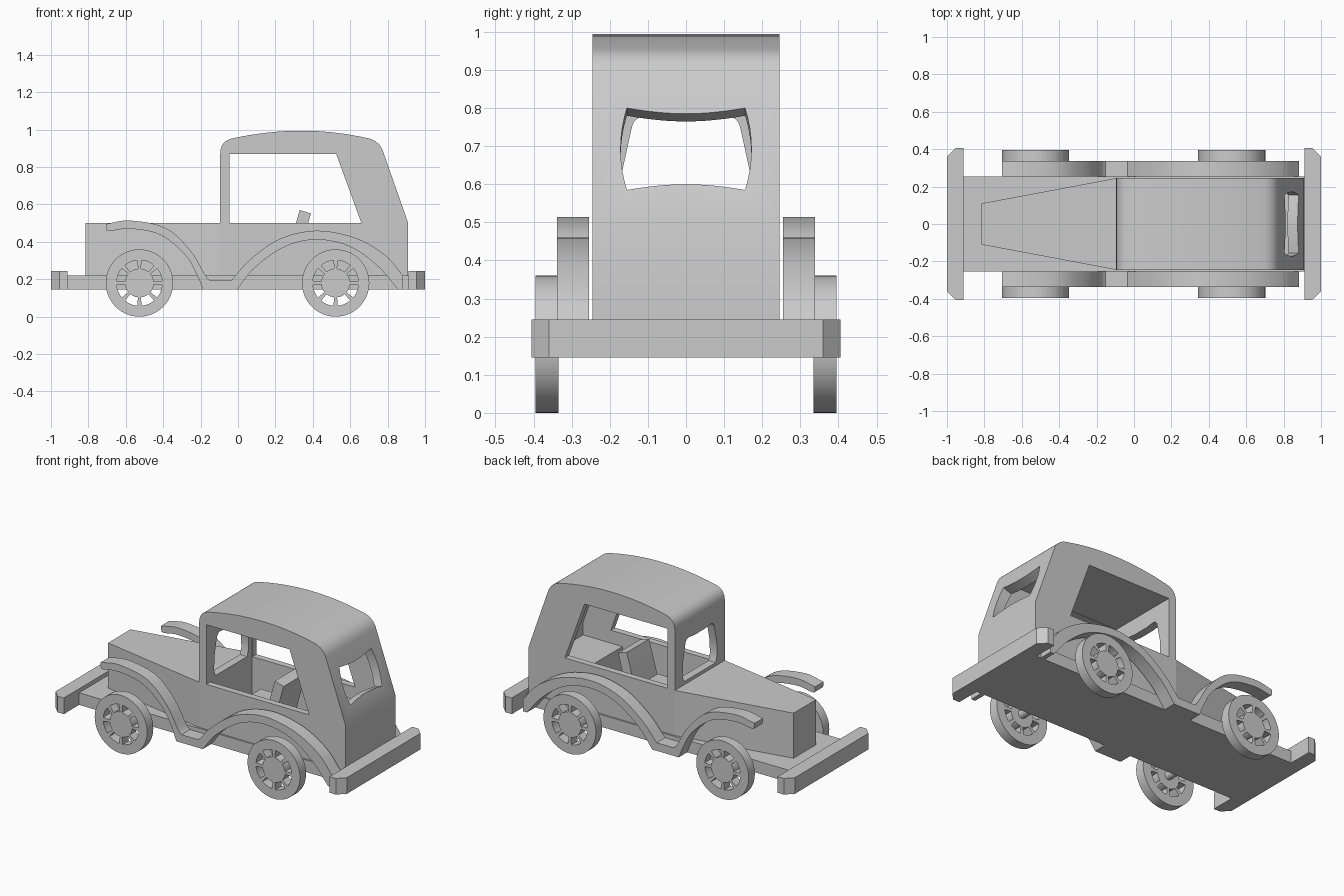
import bpy, bmesh, math
from mathutils import Matrix, Vector

cube = bpy.data.objects.get("Cube")
if cube:
    bpy.data.objects.remove(cube, do_unlink=True)

grey = bpy.data.materials.new("plain_grey")
grey.use_nodes = True
colour = (0.6, 0.6, 0.6, 1)
grey.diffuse_color = colour
grey.node_tree.nodes["Principled BSDF"].inputs["Base Color"].default_value = colour


def finish(name, bm):
    bmesh.ops.recalc_face_normals(bm, faces=bm.faces)
    mesh = bpy.data.meshes.new(name)
    bm.to_mesh(mesh)
    bm.free()
    mesh.materials.append(grey)
    ob = bpy.data.objects.new(name, mesh)
    bpy.context.collection.objects.link(ob)
    return ob


def smooth(ob):
    bpy.ops.object.select_all(action='DESELECT')
    ob.select_set(True)
    bpy.context.view_layer.objects.active = ob
    bpy.ops.object.shade_smooth_by_angle(angle=math.radians(30))


def prism(name, outline, axis, lo, hi):
    """Extrude a flat outline along one axis."""
    place = {'X': lambda a, b, d: (d, a, b),
             'Y': lambda a, b, d: (a, d, b),
             'Z': lambda a, b, d: (a, b, d)}[axis]
    bm = bmesh.new()
    face = bm.faces.new([bm.verts.new(place(a, b, lo)) for a, b in outline])
    out = bmesh.ops.extrude_face_region(bm, geom=[face])
    moved = [v for v in out['geom'] if isinstance(v, bmesh.types.BMVert)]
    bmesh.ops.translate(bm, verts=moved, vec=place(0, 0, hi - lo))
    return finish(name, bm)


def box(name, x, y, z):
    return prism(name, [(x[0], y[0]), (x[1], y[0]), (x[1], y[1]), (x[0], y[1])], 'Z', *z)


def bend(a, b, c, n=8):
    """Quadratic curve from a to c, pulled towards b."""
    a, b, c = Vector(a), Vector(b), Vector(c)
    return [tuple(a * (1 - t) ** 2 + b * 2 * t * (1 - t) + c * t * t)
            for t in (i / n for i in range(n + 1))]


def through(points, n=5):
    """Smooth curve passing through all the points."""
    p = [Vector(q) for q in points]
    p = [2 * p[0] - p[1]] + p + [2 * p[-1] - p[-2]]
    out = []
    for i in range(1, len(p) - 2):
        a, b, c, d = p[i - 1:i + 3]
        for k in range(n):
            t = k / n
            out.append(tuple(0.5 * (2 * b + (c - a) * t + (2 * a - 5 * b + 4 * c - d) * t * t
                                    + (3 * b - a - 3 * c + d) * t ** 3)))
    return out + [tuple(p[-2])]


def mirrored(half):
    """Close a half outline across the middle."""
    return half + [(-a, b) for a, b in reversed(half)]


def cut(ob, cutter):
    mod = ob.modifiers.new("cut", 'BOOLEAN')
    mod.operation = 'DIFFERENCE'
    mod.solver = 'EXACT'
    mod.object = cutter
    bpy.context.view_layer.objects.active = ob
    bpy.ops.object.modifier_apply(modifier=mod.name)
    bpy.data.objects.remove(cutter, do_unlink=True)


# Chassis and bumpers
box("chassis", (-0.92, 0.92), (-0.255, 0.255), (0.145, 0.22))
for name, s in (("front_bumper", -1), ("rear_bumper", 1)):
    plan = [(s * 0.912, 0.405), (s * 0.955, 0.405), (s, 0.36)]
    prism(name, plan + [(x, -y) for x, y in reversed(plan)], 'Z', 0.145, 0.245)

# Tapered hood
prism("hood", [(-0.815, -0.11), (-0.095, -0.245), (-0.095, 0.245), (-0.815, 0.11)],
      'Z', 0.22, 0.5)

# Cabin shell with an arched roof
roof = bend((-0.095, 0.87), (-0.095, 0.94), (-0.03, 0.953))
roof += bend((-0.03, 0.953), (0.34, 1.035), (0.70, 0.953), 16)[1:]
roof += bend((0.70, 0.953), (0.755, 0.938), (0.775, 0.885))[1:]
cabin = prism("cabin", [(-0.095, 0.22)] + roof + [(0.91, 0.5), (0.91, 0.22)],
              'Y', -0.245, 0.245)
cut(cabin, prism("cavity", [(-0.046, 0.24), (-0.046, 0.872), (0.715, 0.872),
                            (0.85, 0.5), (0.85, 0.24)], 'Y', -0.205, 0.205))
cut(cabin, prism("side_windows", [(-0.045, 0.5), (-0.045, 0.87), (0.525, 0.87), (0.66, 0.5)],
                 'Y', -0.4, 0.4))
shield = [(0.155, 0.52), (0.168, 0.56), (0.166, 0.64)]
shield += bend((0.143, 0.745), (0.138, 0.777), (0.105, 0.778), 6) + [(0.05, 0.771)]
cut(cabin, prism("windshield", mirrored(shield), 'X', -0.2, 0))
rear = bend((0, -0.098), (0.07, -0.098), (0.155, -0.114), 6)
rear += bend((0.155, -0.114), (0.188, 0), (0.155, 0.114), 8)[1:]
rear += bend((0.155, 0.114), (0.07, 0.098), (0, 0.098), 6)[1:]
back_window = prism("rear_window", rear + [(-a, b) for a, b in reversed(rear[1:-1])],
                    'X', -0.12, 0.12)
back_window.matrix_world = (Matrix.Translation((0.842, 0, 0.692))
                            @ Matrix.Rotation(math.radians(-19.8), 4, 'Y'))
bpy.context.view_layer.update()
cut(cabin, back_window)
smooth(cabin)

# Seats
prism("front_seat_back", [(0.24, 0.24), (0.31, 0.5), (0.33, 0.57), (0.39, 0.552),
                          (0.375, 0.5), (0.305, 0.24)], 'Y', -0.11, 0.11)
box("front_seat_cushion", (0.08, 0.27), (-0.11, 0.11), (0.24, 0.37))
box("rear_bench", (0.58, 0.85), (-0.205, 0.205), (0.24, 0.42))

# Fenders joined by a running board on each side
front_outer = through([(-0.707, 0.495), (-0.58, 0.514), (-0.39, 0.476),
                       (-0.257, 0.358), (-0.177, 0.225), (-0.152, 0.195)])
rear_outer = through([(-0.035, 0.195), (0.064, 0.305), (0.225, 0.417), (0.42, 0.46),
                      (0.626, 0.422), (0.786, 0.33), (0.882, 0.22)])
rear_inner = through([(0.855, 0.145), (0.75, 0.267), (0.6, 0.374), (0.42, 0.412),
                      (0.25, 0.374), (0.09, 0.262), (-0.005, 0.145)])
front_inner = through([(-0.187, 0.145), (-0.22, 0.225), (-0.283, 0.33), (-0.417, 0.438),
                       (-0.58, 0.47), (-0.69, 0.457), (-0.707, 0.472)])
side = front_outer + rear_outer + [(0.882, 0.145)] + rear_inner + front_inner
for name, s in (("right_fenders", -1), ("left_fenders", 1)):
    smooth(prism(name, side, 'Y', *sorted((s * 0.255, s * 0.338))))


# Wheels: a disc with eight openings between hub and rim
def wheel(name, x, s):
    steps = 64
    bm = bmesh.new()
    rings = [[bm.verts.new((x + r * math.cos(a), s * 0.335, 0.18 + r * math.sin(a)))
              for a in (math.tau * i / steps for i in range(steps))]
             for r in (0.077, 0.122, 0.18)]
    bm.faces.new(rings[0])
    for i in range(steps):
        j = (i + 1) % steps
        for k in (0, 1):
            if k == 1 or i % 8 in (0, 7):
                bm.faces.new((rings[k][i], rings[k][j], rings[k + 1][j], rings[k + 1][i]))
    out = bmesh.ops.extrude_face_region(bm, geom=bm.faces[:])
    moved = [v for v in out['geom'] if isinstance(v, bmesh.types.BMVert)]
    bmesh.ops.translate(bm, verts=moved, vec=(0, s * 0.06, 0))
    smooth(finish(name, bm))


for end, x in (("front", -0.527), ("rear", 0.522)):
    for hand, s in (("right", -1), ("left", 1)):
        wheel(f"{end}_{hand}_wheel", x, s)
    circle = [(x + 0.025 * math.cos(math.tau * i / 20), 0.18 + 0.025 * math.sin(math.tau * i / 20))
              for i in range(20)]
    smooth(prism(f"{end}_axle", circle, 'Y', -0.34, 0.34))
